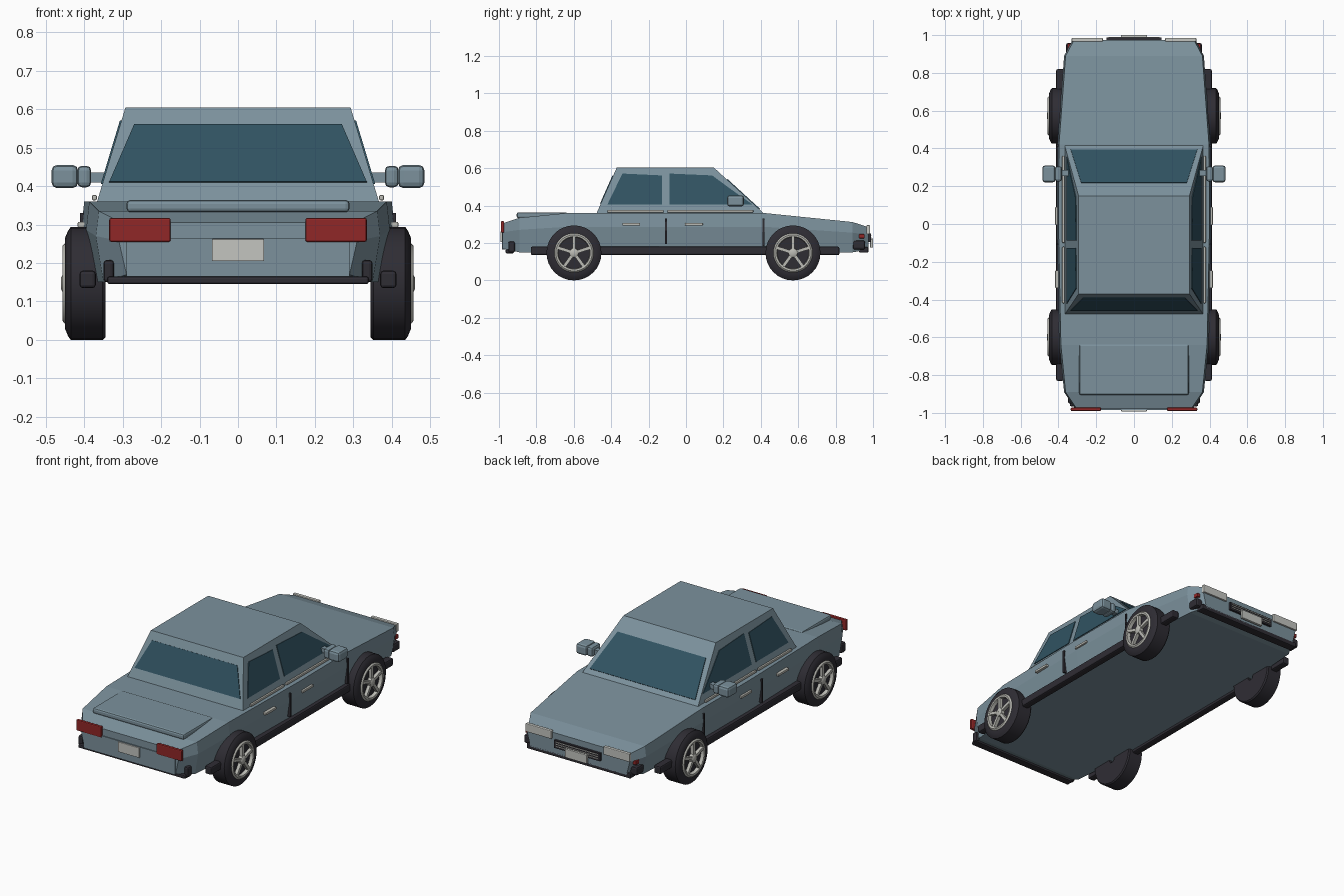
import bpy, bmesh, math
from mathutils import Vector, Matrix

if "Cube" in bpy.data.objects:
    bpy.data.objects.remove(bpy.data.objects["Cube"])


def material(name, rgb):
    m = bpy.data.materials.new(name)
    m.diffuse_color = (*rgb, 1)
    m.use_nodes = True
    m.node_tree.nodes["Principled BSDF"].inputs["Base Color"].default_value = m.diffuse_color
    return m


PAINT = material("blue_grey_paint", (0.20, 0.285, 0.335))
GLASS = material("dark_glass", (0.03, 0.085, 0.12))
RUBBER = material("black_rubber", (0.028, 0.026, 0.034))
CHROME = material("pale_metal", (0.50, 0.50, 0.46))
WHITE = material("pale_plate", (0.55, 0.56, 0.53))
RED = material("red_lens", (0.28, 0.02, 0.02))


def make(name, verts, faces, mat):
    me = bpy.data.meshes.new(name)
    me.from_pydata([tuple(v) for v in verts], [], faces)
    bm = bmesh.new()
    bm.from_mesh(me)
    bmesh.ops.recalc_face_normals(bm, faces=bm.faces)
    bm.to_mesh(me)
    bm.free()
    me.materials.append(mat)
    ob = bpy.data.objects.new(name, me)
    bpy.context.collection.objects.link(ob)
    return ob


def box(name, x, y, z, mat, bevel=0.0):
    """Box from (min, max) ranges, optionally with rounded edges."""
    v = [(a, b, c) for a in x for b in y for c in z]
    f = [(0, 1, 3, 2), (4, 6, 7, 5), (0, 4, 5, 1), (2, 3, 7, 6), (0, 2, 6, 4), (1, 5, 7, 3)]
    ob = make(name, v, f, mat)
    if bevel:
        m = ob.modifiers.new("round", 'BEVEL')
        m.width, m.segments = bevel, 2
    return ob


def pair(name, x, y, z, mat, bevel=0.0):
    for s, tag in ((1, "right"), (-1, "left")):
        box(f"{name}_{tag}", sorted((s * x[0], s * x[1])), y, z, mat, bevel)


def plate(name, pts, out, mat, t=0.004):
    """Thin flat panel standing off a face, towards the direction out."""
    p = [Vector(q) for q in pts]
    n = (p[1] - p[0]).cross(p[2] - p[0]).normalized()
    if n.dot(Vector(out)) < 0:
        n = -n
    k = len(p)
    faces = [tuple(range(k)), tuple(range(k, 2 * k))]
    faces += [(i, (i + 1) % k, (i + 1) % k + k, i + k) for i in range(k)]
    return make(name, [q - n * t for q in p] + [q + n * t for q in p], faces, mat)


def lathe(name, profile, centre, side, mat, n=32):
    """Revolve a closed (x, radius) profile around the x axis."""
    k = len(profile)
    v = [(side * x, centre[0] + r * math.sin(2 * math.pi * i / n),
          centre[1] + r * math.cos(2 * math.pi * i / n)) for i in range(n) for x, r in profile]
    f = [(i * k + j, i * k + (j + 1) % k, (i + 1) % n * k + (j + 1) % k, (i + 1) % n * k + j)
         for i in range(n) for j in range(k)]
    ob = make(name, v, f, mat)
    bpy.context.view_layer.objects.active = ob
    ob.select_set(True)
    bpy.ops.object.shade_smooth_by_angle(angle=math.radians(35))
    ob.select_set(False)
    return ob


# Lower body: lofted sections (y, half width, top z, bottom z)
stations = [(-0.98, 0.31, 0.305, 0.17), (-0.89, 0.37, 0.335, 0.15), (-0.64, 0.395, 0.36, 0.15),
            (0.0, 0.408, 0.36, 0.15), (0.42, 0.405, 0.36, 0.15), (0.89, 0.37, 0.312, 0.15),
            (0.975, 0.325, 0.285, 0.165)]
verts = []
for y, w, zt, zb in stations:
    zm = zb + 0.65 * (zt - zb)
    half = [(w - 0.02, zb), (w, zm), (w - 0.008, zt)]
    verts += [(x, y, z) for x, z in half] + [(-x, y, z) for x, z in reversed(half)]
faces = [tuple(range(6)), tuple(range(36, 42))]
faces += [(i * 6 + j, i * 6 + (j + 1) % 6, i * 6 + 6 + (j + 1) % 6, i * 6 + 6 + j)
          for i in range(6) for j in range(6)]
make("lower_body", verts, faces, PAINT)

# Cabin: tapered block
ZB, ZT = 0.355, 0.604
base, roof = (0.368, -0.48, 0.42), (0.293, -0.37, 0.148)
cab = [(s * w, y, z) for (w, y0, y1), z in ((base, ZB), (roof, ZT))
       for s, y in ((-1, y0), (1, y0), (1, y1), (-1, y1))]
make("cabin", cab, [(0, 1, 2, 3), (4, 5, 6, 7)] +
     [(i, (i + 1) % 4, (i + 1) % 4 + 4, i + 4) for i in range(4)], PAINT)


def at(i, z):
    """Cabin dimension i (half width, rear y, front y) at height z."""
    return base[i] + (roof[i] - base[i]) * (z - ZB) / (ZT - ZB)


# Windows
def end_window(name, i, z0, w0, z1, w1):
    plate(name, [(-w0, at(i, z0), z0), (w0, at(i, z0), z0), (w1, at(i, z1), z1),
                 (-w1, at(i, z1), z1)], (0, 1 if i == 2 else -1, 0.5), GLASS)


end_window("rear_window", 1, 0.41, 0.335, 0.56, 0.27)
end_window("windscreen", 2, 0.38, 0.335, 0.54, 0.28)
rear_pane = [(-0.42, 0.405), (-0.34, 0.57), (-0.128, 0.56), (-0.128, 0.405)]
front_pane = [(-0.088, 0.405), (-0.088, 0.57), (0.14, 0.56), (0.235, 0.49), (0.355, 0.405)]
for s, tag in ((1, "right"), (-1, "left")):
    for name, pane in (("rear_side_window", rear_pane), ("front_side_window", front_pane)):
        plate(f"{name}_{tag}", [(s * at(0, z), y, z) for y, z in pane], (s, 0, 0), GLASS)

# Side trim, sills, doors and mirrors
pair("rear_window_trim", (0.367, 0.38), (-0.42, -0.12), (0.363, 0.377), CHROME, 0.004)
pair("front_window_trim", (0.367, 0.38), (-0.10, 0.36), (0.363, 0.377), CHROME, 0.004)
pair("sill", (0.37, 0.412), (-0.83, 0.82), (0.135, 0.18), RUBBER, 0.008)
pair("rear_door_seam", (0.39, 0.411), (-0.112, -0.102), (0.195, 0.33), RUBBER)
pair("front_door_seam", (0.39, 0.409), (0.410, 0.420), (0.185, 0.33), RUBBER)
pair("rear_door_handle", (0.395, 0.417), (-0.34, -0.245), (0.293, 0.307), CHROME, 0.003)
pair("front_door_handle", (0.395, 0.417), (-0.005, 0.09), (0.293, 0.307), CHROME, 0.003)
pair("mirror_stalk", (0.33, 0.42), (0.255, 0.285), (0.41, 0.435), PAINT)
pair("mirror_inner", (0.382, 0.418), (0.225, 0.305), (0.397, 0.453), PAINT, 0.012)
pair("mirror_housing", (0.416, 0.485), (0.22, 0.31), (0.395, 0.455), PAINT, 0.014)

# Rear end
box("boot_lid", (-0.29, 0.29), (-0.905, -0.635), (0.332, 0.364), PAINT, 0.01)
box("rear_panel", (-0.29, 0.29), (-0.985, -0.95), (0.165, 0.265), PAINT)
box("rear_plate", (-0.068, 0.068), (-0.992, -0.98), (0.205, 0.262), WHITE, 0.002)
pair("tail_light", (0.175, 0.335), (-0.99, -0.972), (0.255, 0.317), RED, 0.005)
box("rear_bumper", (-0.34, 0.34), (-0.965, -0.92), (0.145, 0.165), RUBBER, 0.006)
pair("rear_bumper_end", (0.322, 0.35), (-0.95, -0.915), (0.15, 0.208), RUBBER, 0.009)

# Nose
pair("headlight", (0.165, 0.33), (0.965, 0.985), (0.248, 0.295), WHITE, 0.004)
pair("front_marker", (0.325, 0.352), (0.925, 0.955), (0.225, 0.247), RED, 0.003)
box("grille", (-0.145, 0.145), (0.96, 0.988), (0.205, 0.25), RUBBER)
for i in range(3):
    z = 0.216 + i * 0.012
    box(f"grille_slat_{i + 1}", (-0.135, 0.135), (0.98, 0.991), (z, z + 0.004), CHROME)
box("front_plate", (-0.07, 0.07), (0.985, 1.0), (0.175, 0.225), WHITE, 0.002)
box("front_bumper", (-0.33, 0.33), (0.925, 0.975), (0.148, 0.178), RUBBER, 0.006)
pair("front_bumper_end", (0.305, 0.36), (0.892, 0.958), (0.165, 0.213), RUBBER, 0.01)

# Wheels
R = 0.147
tyre = [(0.345, 0.02), (0.345, R - 0.006), (0.352, R), (0.435, R), (0.442, R - 0.01),
        (0.45, 0.118), (0.45, 0.1), (0.436, 0.097), (0.436, 0.02)]
rim = [(0.434, 0.084), (0.455, 0.087), (0.457, 0.097), (0.45, 0.105), (0.434, 0.103)]
hub = [(0.434, 0.001), (0.434, 0.026), (0.455, 0.024), (0.46, 0.016), (0.46, 0.001)]
for wy, end in ((-0.599, "rear"), (0.572, "front")):
    for s, tag in ((1, "right"), (-1, "left")):
        c = (wy, R)
        lathe(f"{end}_tyre_{tag}", tyre, c, s, RUBBER)
        lathe(f"{end}_rim_{tag}", rim, c, s, CHROME)
        lathe(f"{end}_hub_{tag}", hub, c, s, CHROME, 16)
        for i in range(5):
            spoke = box(f"{end}_spoke_{tag}_{i + 1}", (-0.01, 0.01), (-0.0085, 0.0085),
                        (0.012, 0.09), CHROME)
            spoke.matrix_world = (Matrix.Translation((s * 0.444, wy, R)) @
                                  Matrix.Rotation(2 * math.pi * i / 5, 4, 'X'))
